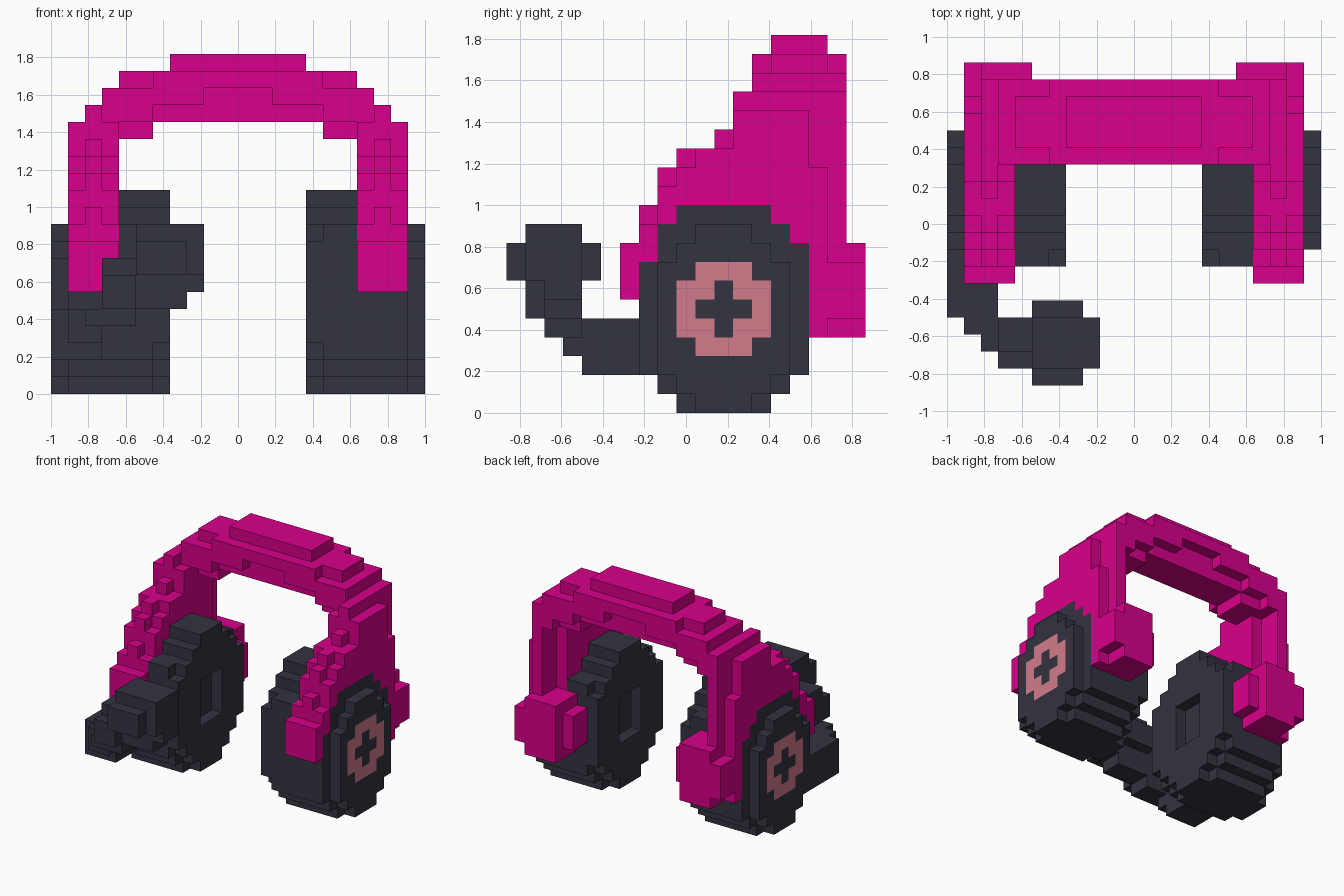
import bpy, bmesh, math
from mathutils import Vector

if "Cube" in bpy.data.objects:
    bpy.data.objects.remove(bpy.data.objects["Cube"], do_unlink=True)

U = 1 / 11                      # block size
OFFSET = Vector((0, -9.5, 0))   # centres the block grid in y


def material(name, color):
    m = bpy.data.materials.new(name)
    m.use_nodes = True
    m.diffuse_color = color
    m.node_tree.nodes["Principled BSDF"].inputs["Base Color"].default_value = color
    return m


CHARCOAL = material("charcoal", (0.033, 0.033, 0.051, 1))
MAGENTA = material("magenta", (0.7, 0.0, 0.26, 1))
ROSE = material("dusty_rose", (0.65, 0.2, 0.26, 1))


def blocks(*boxes):
    """Cells filled by boxes given as x0, x1, y0, y1, z0, z1."""
    return {(x, y, z) for x0, x1, y0, y1, z0, z1 in boxes
            for x in range(x0, x1) for y in range(y0, y1) for z in range(z0, z1)}


def disc(x0, x1, *rects):
    return blocks(*[(x0, x1) + r for r in rects])


def mirrored(cells):
    return {(-1 - x, y, z) for x, y, z in cells}


parts = []
filled = set()


def add_part(name, cells, mats, rule=None):
    """Register a part; cells already taken by earlier parts are skipped."""
    cells = cells - filled
    filled.update(cells)
    parts.append((name, cells, mats, rule))


def add_pair(name, cells, mats, rule=None):
    add_part("left_" + name, cells, mats, rule)
    add_part("right_" + name, mirrored(cells), mats, rule)


def build(name, cells, mats, rule):
    bm = bmesh.new()
    verts = {}

    def vert(p):
        key = tuple(round(c) for c in p)
        if key not in verts:
            verts[key] = bm.verts.new((Vector(key) + OFFSET) * U)
        return verts[key]

    for cell in sorted(cells):
        for axis in range(3):
            for sign in (-1, 1):
                n = Vector((0, 0, 0))
                n[axis] = sign
                if tuple(int(c + d) for c, d in zip(cell, n)) in filled:
                    continue
                a = Vector((0, 0, 0))
                a[(axis + 1) % 3] = 0.5
                b = n.cross(a)
                mid = Vector(cell) + Vector((0.5, 0.5, 0.5)) + n * 0.5
                f = bm.faces.new([vert(mid + q) for q in (-a - b, a - b, a + b, b - a)])
                if rule:
                    f.material_index = rule(cell, n)
    # merge coplanar squares into larger flat faces
    bmesh.ops.dissolve_limit(bm, angle_limit=math.radians(1), verts=bm.verts[:],
                             edges=bm.edges[:], delimit={'MATERIAL', 'NORMAL'})
    mesh = bpy.data.meshes.new(name)
    bm.to_mesh(mesh)
    bm.free()
    for m in mats:
        mesh.materials.append(m)
    bpy.context.collection.objects.link(bpy.data.objects.new(name, mesh))


# Ear cushions with a rounded inner rim and a recessed speaker opening
cushion = disc(5, 7, (10, 13, 11, 12), (9, 14, 0, 11), (8, 15, 1, 10), (7, 16, 2, 10))
cushion |= disc(4, 5, (10, 13, 0, 12), (9, 14, 1, 11), (8, 15, 2, 10), (7, 16, 3, 9))
cushion -= blocks((4, 5, 10, 13, 4, 8))
add_pair("ear_cushion", cushion, [CHARCOAL])

# Ear cup shells
add_pair("ear_cup", disc(7, 10, (9, 14, 0, 11), (8, 15, 1, 10), (7, 16, 2, 8),
                         (15, 16, 8, 9)), [CHARCOAL])


# Outer caps, with a rose badge around a plus shape
def badge(cell, n):
    dy, dz = abs(cell[1] - 11), abs(cell[2] - 5)
    if n.x == 0 or max(dy, dz) > 2 or dy + dz == 4 or (cell[0] > 0) != (n.x > 0):
        return 0
    return 0 if dy + dz <= 1 else 1


add_pair("outer_cap", disc(10, 11, (10, 13, 0, 10), (9, 14, 1, 9), (8, 15, 2, 8)),
         [CHARCOAL, ROSE], badge)

# Side arms: stepped profile with a raised middle ridge and a rear edge panel
arm_tops = [9, 10, 12, 13, 14, 14, 16, 16, 16, 16]
ridge_tops = [9, 11, 13, 14, 14, 15, 17, 17, 17, 17]
arm = blocks((8, 9, 16, 18, 4, 17), (9, 10, 16, 17, 4, 13))
for i, (low, high) in enumerate(zip(arm_tops, ridge_tops)):
    arm |= blocks((7, 10, 6 + i, 7 + i, 6, low), (8, 9, 6 + i, 7 + i, 6, high))
add_pair("side_arm", arm, [MAGENTA])

# Rounded lumps behind the cups
add_pair("rear_lump", blocks((6, 9, 16, 19, 4, 9), (6, 10, 16, 19, 5, 8),
                             (5, 6, 16, 18, 5, 8)), [MAGENTA])

# Headband arch with a raised top pad and notched underside
band = blocks((5, 7, 14, 17, 15, 16), (7, 9, 13, 18, 15, 16), (5, 9, 13, 18, 16, 17),
              (0, 5, 14, 17, 16, 17), (2, 8, 13, 18, 17, 18), (0, 2, 14, 17, 17, 18),
              (0, 5, 13, 18, 18, 19), (0, 7, 14, 17, 18, 19), (0, 4, 14, 17, 19, 20))
add_part("headband", band | mirrored(band), [MAGENTA])

# Microphone boom on the right cup
add_part("microphone_boom", blocks(
    (-11, -10, 4, 9, 2, 5), (-10, -8, 4, 7, 2, 5), (-10, -8, 3, 4, 3, 5),
    (-9, -6, 2, 4, 4, 5), (-8, -6, 1, 4, 5, 7), (-8, -6, 2, 4, 7, 8)), [CHARCOAL])

# Microphone head
add_part("microphone_head", blocks(
    (-6, -2, 1, 4, 7, 10), (-6, -2, 2, 4, 6, 7), (-6, -3, 2, 4, 5, 6),
    (-6, -3, 0, 5, 7, 9)), [CHARCOAL])

for part in parts:
    build(*part)
